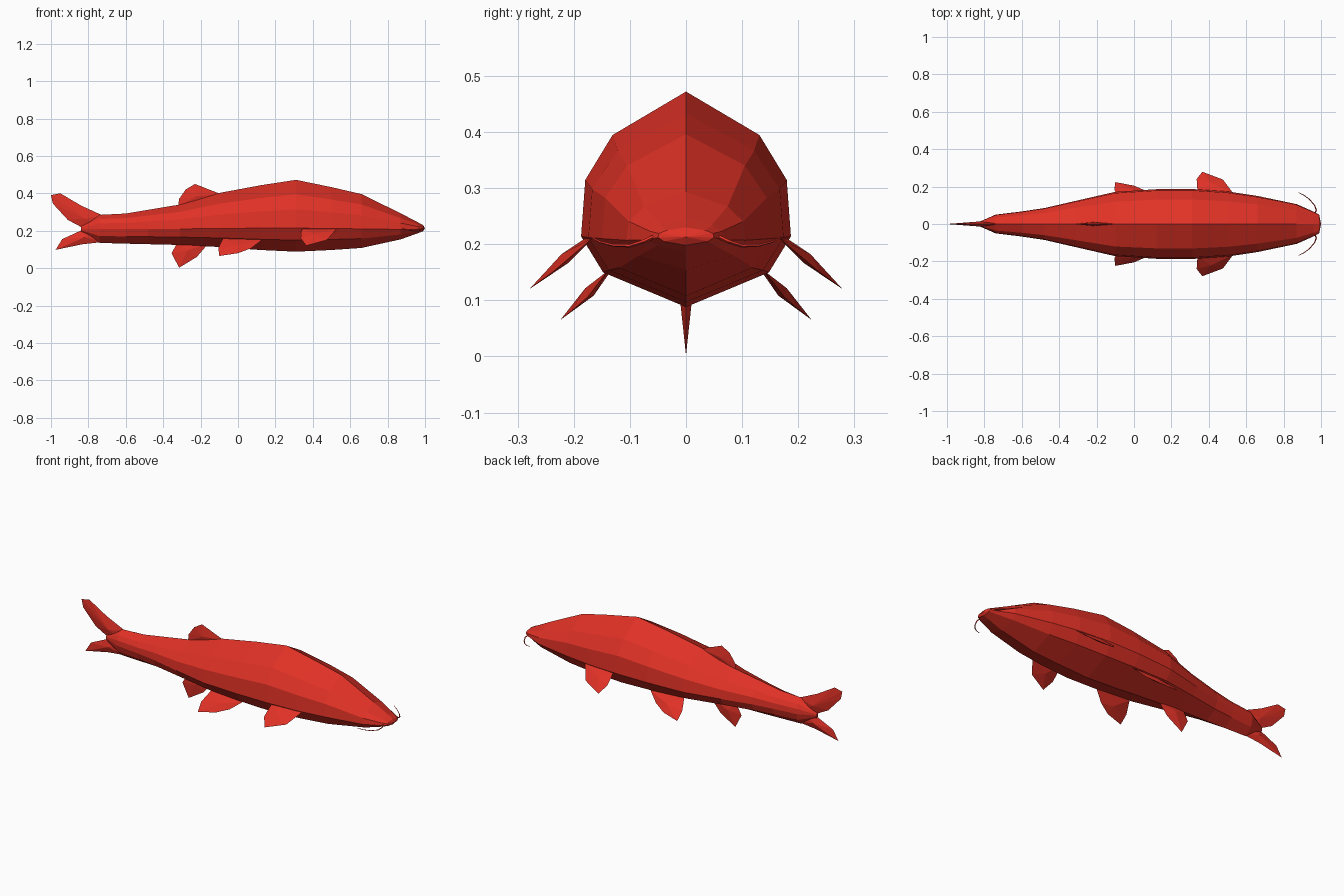
import bpy, bmesh
from mathutils import Vector

red = bpy.data.materials.new("koi_red")
red.diffuse_color = (0.75, 0.031, 0.019, 1)


def finish(bm, name):
    bmesh.ops.recalc_face_normals(bm, faces=bm.faces)
    me = bpy.data.meshes.new(name)
    bm.to_mesh(me)
    bm.free()
    me.materials.append(red)
    ob = bpy.data.objects.new(name, me)
    bpy.context.collection.objects.link(ob)
    return ob


# Body: ten-sided rings (x, half width, top, middle, bottom), lofted tail to nose
stations = [
    (-0.84, 0.006, 0.225, 0.21, 0.195), (-0.74, 0.050, 0.285, 0.21, 0.135),
    (-0.60, 0.067, 0.292, 0.21, 0.131), (-0.48, 0.085, 0.312, 0.21, 0.128),
    (-0.31, 0.124, 0.340, 0.21, 0.124), (-0.10, 0.172, 0.402, 0.212, 0.113),
    (0.12, 0.186, 0.443, 0.214, 0.097), (0.31, 0.187, 0.472, 0.214, 0.088),
    (0.50, 0.174, 0.433, 0.212, 0.097), (0.66, 0.150, 0.396, 0.210, 0.108),
    (0.87, 0.106, 0.293, 0.207, 0.154), (0.96, 0.066, 0.246, 0.208, 0.186),
    (0.99, 0.050, 0.230, 0.212, 0.198),
]
half = [(0, 1), (0.70, 0.70), (0.96, 0.39), (1, 0), (0.79, -0.51), (0, -1)]
section = half + [(-y, z) for y, z in half[-2:0:-1]]
bm = bmesh.new()
rings = []
for x, w, top, mid, bot in stations:
    rings.append([bm.verts.new((x, y * w, mid + z * ((top - mid) if z > 0 else (mid - bot))))
                  for y, z in section])
n = len(section)
for a, b in zip(rings, rings[1:]):
    for i in range(n):
        j = (i + 1) % n
        bm.faces.new((a[i], a[j], b[j], b[i]))
bm.faces.new(rings[0])
nose = bm.verts.new((1.0, 0, 0.213))
for i in range(n):
    bm.faces.new((rings[-1][i], rings[-1][(i + 1) % n], nose))
finish(bm, "body")


# Fin: sharp outline with a raised ridge point on both sides
def fin(name, outline, thick, centre):
    pts = [Vector(p) for p in outline]
    normal = Vector()
    for p, q in zip(pts, pts[1:] + pts[:1]):
        normal += p.cross(q)
    normal.normalize()
    bm = bmesh.new()
    rim = [bm.verts.new(p) for p in pts]
    for s in (1, -1):
        c = bm.verts.new(Vector(centre) + normal * thick * s)
        for i in range(len(rim)):
            bm.faces.new((rim[i], rim[(i + 1) % len(rim)], c))
    return finish(bm, name)


def flat(points):
    return [(x, 0, z) for x, z in points]


# Fins on the middle line
fin("tail_upper_lobe", flat([(-0.72, 0.28), (-0.84, 0.335), (-0.95, 0.40), (-1.0, 0.39),
    (-0.99, 0.345), (-0.91, 0.258), (-0.82, 0.21), (-0.74, 0.22)]), 0.014, (-0.82, 0, 0.265))
fin("tail_lower_lobe", flat([(-0.74, 0.20), (-0.82, 0.21), (-0.94, 0.155), (-0.975, 0.098),
    (-0.83, 0.128), (-0.72, 0.14)]), 0.014, (-0.82, 0, 0.165))
fin("dorsal_fin", flat([(-0.09, 0.395), (-0.23, 0.45), (-0.28, 0.42), (-0.315, 0.37),
    (-0.32, 0.33), (-0.20, 0.34)]), 0.010, (-0.22, 0, 0.385))
fin("anal_fin", flat([(-0.16, 0.13), (-0.22, 0.06), (-0.315, 0.002), (-0.355, 0.08),
    (-0.325, 0.135), (-0.24, 0.15)]), 0.010, (-0.27, 0, 0.095))

# Paired fins and mouth whiskers
for s, side in ((-1, "right"), (1, "left")):
    fin(side + "_pectoral_fin", [(x, s * y, z) for x, y, z in (
        (0.53, 0.165, 0.212), (0.475, 0.238, 0.150), (0.365, 0.279, 0.120),
        (0.335, 0.24, 0.160), (0.34, 0.165, 0.220))], 0.010, (0.41, s * 0.215, 0.175))
    fin(side + "_pelvic_fin", [(x, s * y, z) for x, y, z in (
        (0.13, 0.14, 0.152), (0.07, 0.175, 0.106), (0.0, 0.205, 0.080),
        (-0.10, 0.224, 0.065), (-0.105, 0.185, 0.108), (-0.08, 0.13, 0.158))],
        0.010, (0.0, s * 0.172, 0.115))

    cu = bpy.data.curves.new(side + "_whisker", 'CURVE')
    cu.dimensions = '3D'
    cu.bevel_depth = 0.004
    cu.bevel_resolution = 0
    sp = cu.splines.new('POLY')
    path = [(0.965, 0.05, 0.217), (0.975, 0.075, 0.205), (0.965, 0.10, 0.197),
            (0.94, 0.13, 0.198), (0.91, 0.153, 0.204), (0.88, 0.168, 0.212)]
    sp.points.add(len(path) - 1)
    for i, (x, y, z) in enumerate(path):
        sp.points[i].co = (x, s * y, z, 1)
        sp.points[i].radius = 1 - 0.12 * i
    cu.materials.append(red)
    sp.use_smooth = False
    bpy.context.collection.objects.link(bpy.data.objects.new(side + "_whisker", cu))
